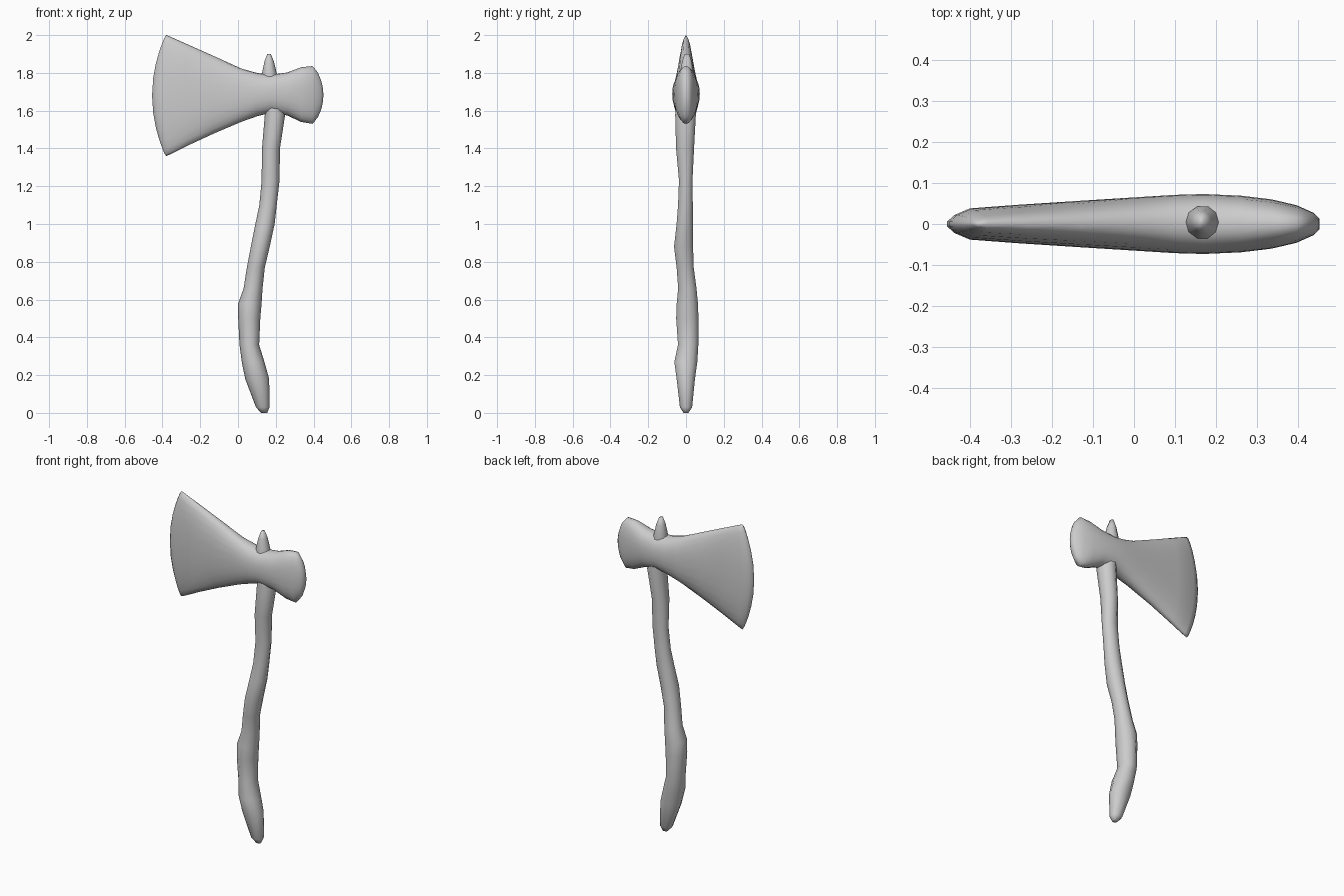
import bpy, bmesh
from math import sin, cos, pi


def spow(v, p):
    return (abs(v) ** p) * (1 if v >= 0 else -1)


def loft(name, rings):
    """Skin a list of equal-sized rings; ends are closed by strips across the ring."""
    bm = bmesh.new()
    rows = [[bm.verts.new(p) for p in ring] for ring in rings]
    n = len(rows[0])
    for a, b in zip(rows, rows[1:]):
        for i in range(n):
            j = (i + 1) % n
            bm.faces.new((a[i], a[j], b[j], b[i]))
    for r in (rows[0], rows[-1]):
        for i in range(n // 2):
            quad = [r[i], r[i + 1], r[n - i - 1], r[(n - i) % n]]
            bm.faces.new(list(dict.fromkeys(quad)))
    bmesh.ops.recalc_face_normals(bm, faces=bm.faces[:])
    mesh = bpy.data.meshes.new(name)
    bm.to_mesh(mesh)
    bm.free()
    mesh.shade_smooth()
    obj = bpy.data.objects.new(name, mesh)
    bpy.context.collection.objects.link(obj)
    return obj


# Axe head: rings along x (x at middle, x at top/bottom, z top, z bottom, half thickness)
head = [
    (-.455, -.39, 1.985, 1.375, .006),
    (-.437, -.38, 2.00, 1.36, .022),
    (-.40, -.355, 1.99, 1.37, .038),
    (-.28, -.26, 1.948, 1.418, .047),
    (-.14, -.13, 1.89, 1.478, .056),
    (.02, .02, 1.822, 1.542, .066),
    (.10, .10, 1.80, 1.57, .071),
    (.17, .17, 1.79, 1.588, .073),
    (.26, .26, 1.802, 1.575, .069),
    (.335, .335, 1.83, 1.54, .060),
    (.395, .395, 1.836, 1.53, .046),
    (.438, .424, 1.80, 1.567, .027),
    (.452, .438, 1.765, 1.60, .012),
]
N = 24
rings = []
for xm, xe, zt, zb, t in head:
    ring = []
    for i in range(N):
        a = 2 * pi * i / N
        v = spow(cos(a), .87)
        ring.append((xm + (xe - xm) * v * v,
                     t * spow(sin(a), .87),
                     (zt + zb) / 2 + (zt - zb) / 2 * v))
    rings.append(ring)
loft("axe_head", rings)

# Handle: rings along z (z, x min, x max, y min, y max)
handle = [
    (.0, .122, .155, -.014, .014),
    (.03, .095, .167, -.034, .034),
    (.18, .038, .165, -.052, .05),
    (.27, .02, .140, -.065, .063),
    (.36, .008, .112, -.045, .068),
    (.50, .001, .118, -.055, .069),
    (.58, .001, .125, -.052, .066),
    (.66, .03, .13, -.044, .058),
    (.77, .047, .142, -.052, .043),
    (.88, .068, .168, -.066, .04),
    (1.0, .092, .194, -.052, .038),
    (1.10, .113, .205, -.044, .038),
    (1.23, .125, .22, -.039, .036),
    (1.40, .127, .222, -.055, .045),
    (1.58, .142, .25, -.06, .055),
    (1.79, .125, .207, -.036, .044),
    (1.86, .14, .19, -.022, .032),
    (1.90, .155, .174, -.008, .018),
]
M = 10
loft("handle", [[((x0 + x1) / 2 + (x1 - x0) / 2 * cos(2 * pi * i / M),
                  (y0 + y1) / 2 + (y1 - y0) / 2 * sin(2 * pi * i / M), z)
                 for i in range(M)] for z, x0, x1, y0, y1 in handle])
